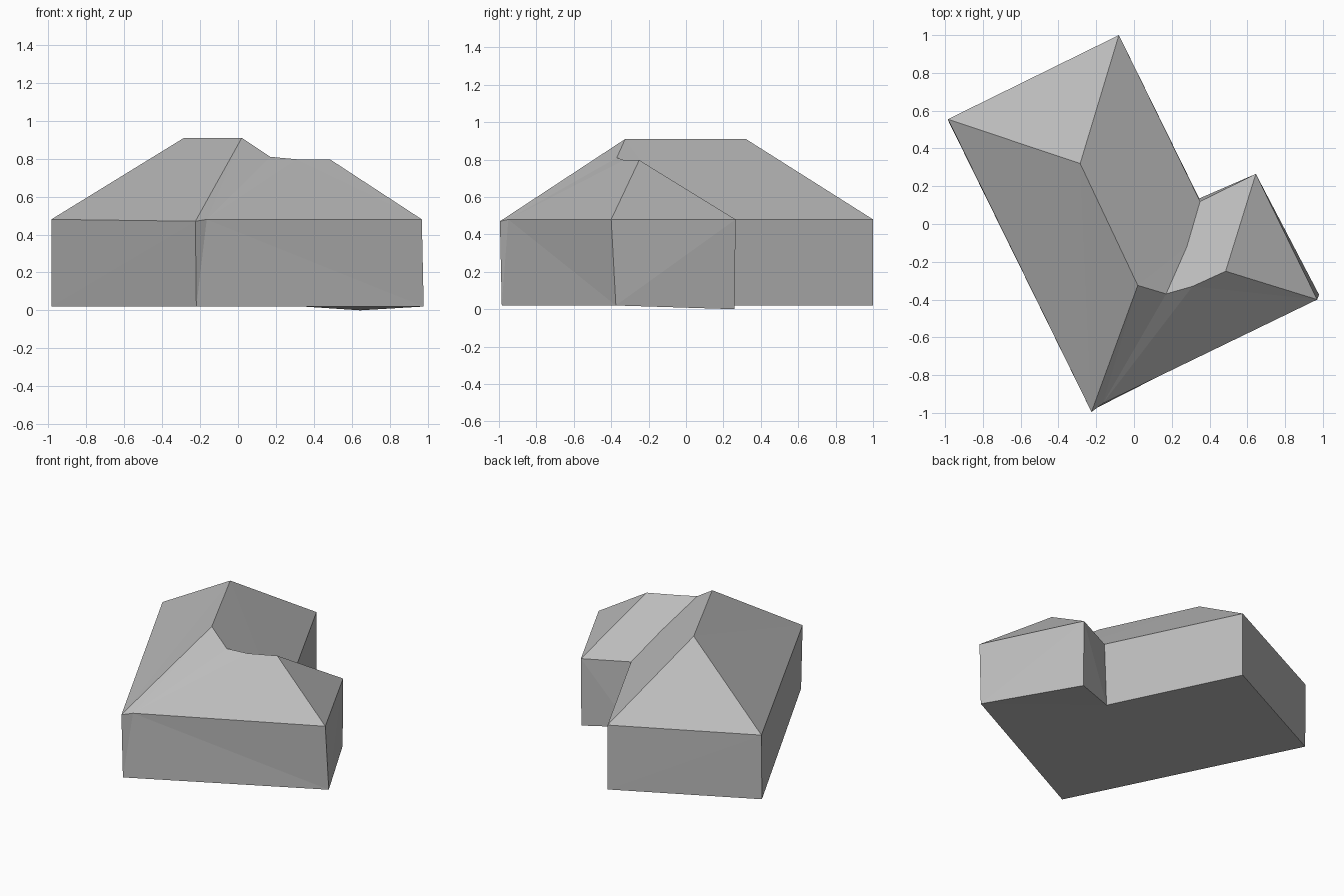
import bpy
import bmesh

cube = bpy.data.objects.get("Cube")
if cube:
    bpy.data.objects.remove(cube, do_unlink=True)

grey = bpy.data.materials.new("plain grey")
grey.use_nodes = True
colour = (0.5, 0.5, 0.5, 1)
grey.diffuse_color = colour
grey.node_tree.nodes["Principled BSDF"].inputs["Base Color"].default_value = colour


def build(name, points, faces, upward=False):
    """Make a part from named points and faces listed by point name."""
    bm = bmesh.new()
    verts = {key: bm.verts.new(co) for key, co in points.items()}
    for names in faces:
        face = bm.faces.new([verts[n] for n in names])
        face.normal_update()
        if upward and face.normal.z < 0:
            face.normal_flip()
    bmesh.ops.triangulate(bm, faces=bm.faces[:])
    mesh = bpy.data.meshes.new(name)
    bm.to_mesh(mesh)
    bm.free()
    mesh.materials.append(grey)
    obj = bpy.data.objects.new(name, mesh)
    bpy.context.collection.objects.link(obj)


# Footprint corners, counter-clockwise
base = {
    "left_back": (-0.985, 0.55, 0.02),
    "front": (-0.22, -0.985, 0.02),
    "wing_front": (0.98, -0.375, 0.02),
    "wing_back": (0.645, 0.26, 0.0),
    "inner": (0.345, 0.135, 0.02),
    "back": (-0.08, 1.0, 0.02),
}
# Eave corners, with a small extra bend beside the front corner
eave = {
    "left_back": (-0.985, 0.555, 0.48),
    "front": (-0.225, -0.995, 0.47),
    "bend": (-0.165, -0.95, 0.48),
    "wing_front": (0.97, -0.4, 0.48),
    "wing_back": (0.645, 0.265, 0.48),
    "inner": (0.35, 0.12, 0.48),
    "back": (-0.08, 1.0, 0.48),
}
# Ridges and the valley between the two roofs
ridge = {
    "main_back": (-0.285, 0.32, 0.91),
    "main_front": (0.02, -0.325, 0.91),
    "join": (0.17, -0.37, 0.81),
    "dip": (0.31, -0.33, 0.797),
    "wing_end": (0.485, -0.25, 0.797),
    "valley": (0.28, -0.12, 0.63),
}

# Walls
points = {"low_" + k: v for k, v in base.items()}
points.update({"top_" + k: v for k, v in eave.items()})
corners = list(base)
walls = []
for a, b in zip(corners, corners[1:] + corners[:1]):
    wall = ["low_" + a, "low_" + b, "top_" + b, "top_" + a]
    if a == "front":
        wall.insert(3, "top_bend")
    walls.append(wall)
build("walls", points, walls)

# Underside
build("floor", base, [
    ("left_back", "back", "inner", "wing_front", "front"),
    ("inner", "wing_back", "wing_front"),
])

# Hipped roof over the main block and the wing
build("roof", {**eave, **ridge}, [
    ("left_back", "main_back", "back"),
    ("left_back", "front", "main_front", "main_back"),
    ("back", "main_back", "main_front", "join", "valley", "inner"),
    ("inner", "valley", "wing_back"),
    ("valley", "join", "dip"),
    ("valley", "dip", "wing_end", "wing_back"),
    ("wing_back", "wing_end", "wing_front"),
    ("wing_front", "wing_end", "dip", "join", "bend"),
    ("bend", "join", "main_front", "front"),
], upward=True)
